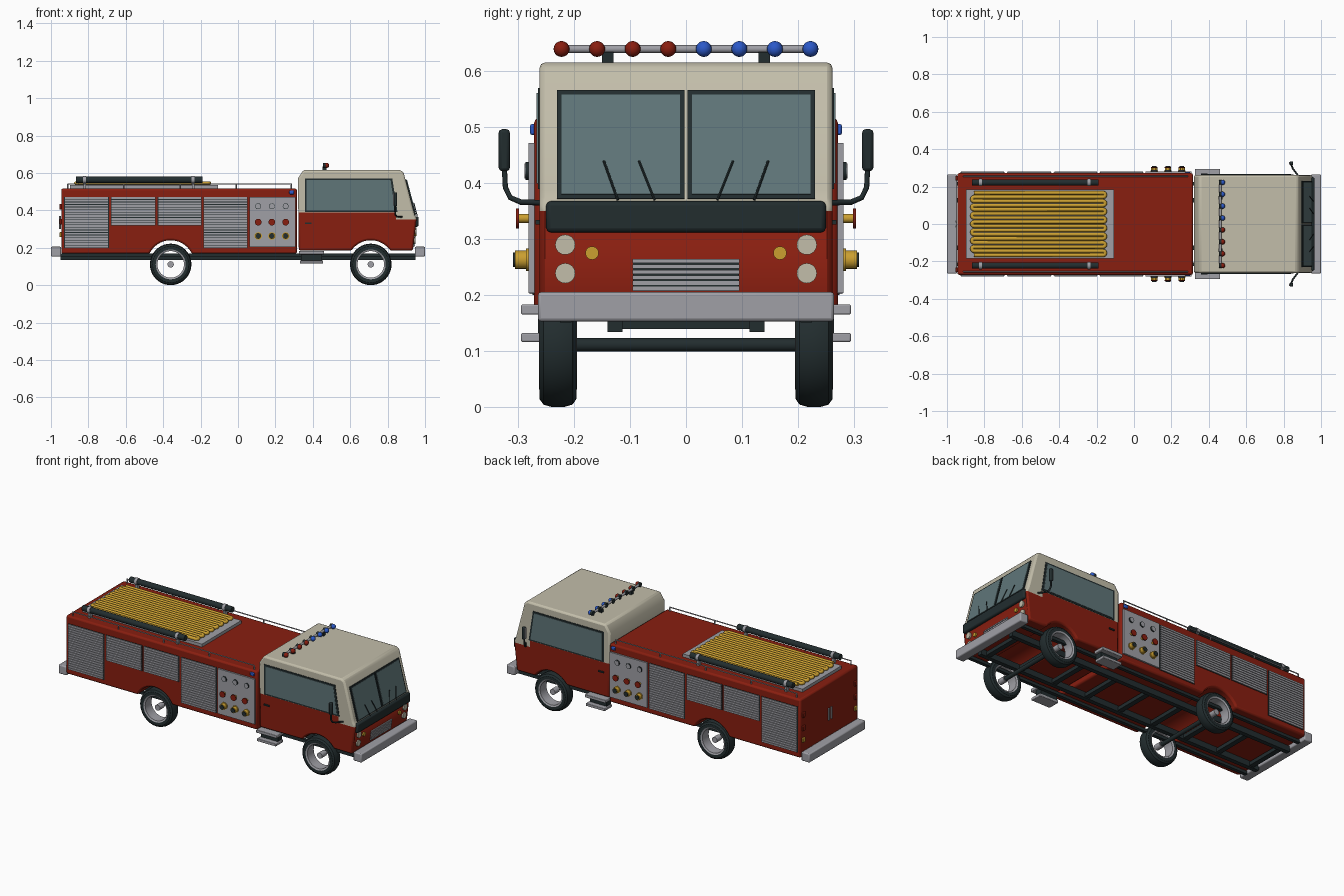
import bpy, bmesh, math
from mathutils import Vector, Matrix

cube = bpy.data.objects.get("Cube")
if cube:
    bpy.data.objects.remove(cube)


def material(name, rgb):
    m = bpy.data.materials.new(name)
    m.use_nodes = True
    m.diffuse_color = (*rgb, 1)
    m.node_tree.nodes["Principled BSDF"].inputs["Base Color"].default_value = (*rgb, 1)
    return m


RED = material("red paint", (.25, .013, .005))
CREAM = material("cream paint", (.54, .51, .4))
GREY = material("grey metal", (.35, .35, .38))
BLACK = material("dark rubber", (.016, .026, .028))
GLASS = material("tinted glass", (.115, .18, .19))
YELLOW = material("yellow", (.6, .35, .03))
BLUE = material("blue lamp", (.025, .1, .58))


def finish(name, bm, *mats, bevel=0):
    bmesh.ops.recalc_face_normals(bm, faces=bm.faces)
    me = bpy.data.meshes.new(name)
    bm.to_mesh(me)
    bm.free()
    for m in mats:
        me.materials.append(m)
    ob = bpy.data.objects.new(name, me)
    bpy.context.collection.objects.link(ob)
    if bevel:
        mod = ob.modifiers.new("bevel", "BEVEL")
        mod.width, mod.segments, mod.limit_method = bevel, 2, "ANGLE"
        mod.angle_limit = math.radians(40)
    return ob


def boxes(name, mat, items, bevel=0, tilt=0):
    """Boxes given as (centre, size), each tilted about its own y axis."""
    bm = bmesh.new()
    for c, s in items:
        mtx = Matrix.Translation(c) @ Matrix.Rotation(tilt, 4, "Y") @ Matrix.Diagonal((*s, 1))
        bmesh.ops.create_cube(bm, size=1, matrix=mtx)
    return finish(name, bm, mat, bevel=bevel)


def rods(name, mat, items, sides=16):
    """Cylinders given as (start, end, radius)."""
    bm = bmesh.new()
    for a, b, r in items:
        a, b = Vector(a), Vector(b)
        rot = (b - a).to_track_quat("Z", "Y").to_matrix().to_4x4()
        bmesh.ops.create_cone(bm, cap_ends=True, segments=sides, radius1=r, radius2=r,
                              depth=(b - a).length, matrix=Matrix.Translation((a + b) / 2) @ rot)
    return finish(name, bm, mat)


def prism(profile, y0, y1):
    """Side profile in x and z, extruded across y."""
    bm = bmesh.new()
    f = bm.faces.new([bm.verts.new((x, y0, z)) for x, z in profile])
    ext = bmesh.ops.extrude_face_region(bm, geom=[f])["geom"]
    bmesh.ops.translate(bm, vec=(0, y1 - y0, 0), verts=[v for v in ext if isinstance(v, bmesh.types.BMVert)])
    return bm


def lathe(name, mat, profile, centre, seg=40):
    """Closed (radius, y) profile turned about the y axis."""
    bm = bmesh.new()
    rings = []
    for i in range(seg):
        t = math.tau * i / seg
        rings.append([bm.verts.new(Vector(centre) + Vector((r * math.cos(t), y, r * math.sin(t))))
                      for r, y in profile])
    n = len(profile)
    for i in range(seg):
        a, b = rings[i], rings[(i + 1) % seg]
        for j in range(n):
            k = (j + 1) % n
            bm.faces.new((a[j], a[k], b[k], b[j]))
    return finish(name, bm, mat)


def pipe(name, mat, paths, r):
    cu = bpy.data.curves.new(name, "CURVE")
    cu.dimensions, cu.bevel_depth, cu.bevel_resolution, cu.use_fill_caps = "3D", r, 2, True
    for pts in paths:
        sp = cu.splines.new("POLY")
        sp.points.add(len(pts) - 1)
        for p, co in zip(sp.points, pts):
            p.co = (*co, 1)
    cu.materials.append(mat)
    ob = bpy.data.objects.new(name, cu)
    bpy.context.collection.objects.link(ob)
    return ob


def arch(cx, zb, r=.125, cz=.115, n=20):
    """Wheel arch points from rear to front along a bottom edge at height zb."""
    a0 = math.asin((zb - cz) / r)
    return [(cx - r * math.cos(a), cz + r * math.sin(a))
            for a in (a0 + (math.pi - 2 * a0) * i / n for i in range(n + 1))]


SIDES = ((-1, "right"), (1, "left"))
AXLES = ((.71, "front"), (-.36, "rear"))

# Rear body
body = [(-.945, .168)] + arch(-.36, .168) + [(.315, .168), (.315, .517), (-.945, .517)]
finish("rear_body", prism(body, -.272, .272), RED, bevel=.01)

# Cab, red below and cream above
cab = [(.325, .185)] + arch(.71, .185) + [(.935, .185), (.955, .36), (.945, .375), (.886, .6),
                                         (.87, .616), (.35, .616), (.32, .57)]
bm = prism(cab, -.262, .262)
for co, no in (((0, 0, .388), (0, 0, 1)), ((0, 0, .35), (0, 0, 1)), ((.845, 0, 0), (1, 0, 0))):
    bmesh.ops.bisect_plane(bm, geom=bm.verts[:] + bm.edges[:] + bm.faces[:], plane_co=co, plane_no=no)
for f in bm.faces:
    c = f.calc_center_median()
    f.material_index = int(c.z > .388 or (c.x > .845 and c.z > .35))
finish("cab", bm, RED, CREAM, bevel=.014)

# Windscreen with frames and wipers
LEAN = -math.atan2(.059, .225)


def screen_x(z):
    return .945 - (z - .375) * .059 / .225


frames, panes, wipers = [], [], []
for s, _ in SIDES:
    frames.append(((screen_x(.468), s * .117, .468), (.012, .228, .2)))
    panes.append(((screen_x(.468) + .002, s * .117, .468), (.012, .212, .184)))
    for y0, y1 in ((.122, .147), (.056, .084)):
        wipers.append(((screen_x(.37) + .012, s * y0, .37), (screen_x(.44) + .012, s * y1, .44), .0025))
boxes("windscreen_frames", BLACK, frames, tilt=LEAN)
boxes("windscreen_panes", GLASS, panes, tilt=LEAN)
rods("wipers", BLACK, wipers, 6)

# Front face: dark band, lamps, grille, bumpers
boxes("dash_band", BLACK, [((.952, 0, .34), (.026, .5, .056))], bevel=.008)


def nose_x(z):
    return .935 + (z - .185) * .114


def nose_lamps(name, mat, spots, r):
    rods(name, mat, [((nose_x(z) - .01, s * y, z), (nose_x(z) + .008, s * y, z), r)
                     for y, z in spots for s, _ in SIDES], 24)


nose_lamps("headlights", CREAM, ((.216, .29), (.216, .239)), .018)
nose_lamps("indicators", YELLOW, ((.168, .275),), .012)
boxes("grille_back", BLACK, [((nose_x(.235), 0, .235), (.006, .19, .056))])
boxes("grille_slats", GREY, [((nose_x(z) + .003, 0, z), (.008, .192, .007))
                             for z in (.212 + .0098 * i for i in range(6))])
boxes("bumpers", GREY, [((.973, 0, .179), (.054, .53, .053)), ((-.973, 0, .179), (.054, .53, .053))], bevel=.006)

# Wheels and axles
for x, end in AXLES:
    for s, side in SIDES:
        c = (x, s * .229, .111)
        lathe(f"{end}_{side}_tyre", BLACK, [(.078, -.033), (.097, -.033), (.107, -.026), (.111, -.012),
              (.111, .012), (.107, .026), (.097, .033), (.078, .033)], c)
        lathe(f"{end}_{side}_rim", GREY, [(.071, -.03), (.08, -.034), (.08, .034), (.071, .03)], c)
        rods(f"{end}_{side}_hub", GREY, [((x, s * .2, .111), (x, s * .245, .111), .017)])
    rods(f"{end}_axle", BLACK, [((x, -.24, .111), (x, .24, .111), .012)])

# Ladder chassis
boxes("chassis_rails", BLACK, [((0, s * .127, .151), (1.9, .026, .034)) for s, _ in SIDES])
boxes("chassis_crossmembers", BLACK, [((-.9 + .225 * i, 0, .15), (.03, .25, .022)) for i in range(9)])
boxes("chassis_sills", BLACK, [((0, s * .215, .16), (1.9, .02, .018)) for s, _ in SIDES])

# Roof equipment: tray, folded hose, suction tubes
boxes("hose_tray", GREY, [((-.503, 0, .525), (.79, .37, .02))])
path, runs, pitch = [], 16, .0222
for i in range(runs):
    y = (i - (runs - 1) / 2) * pitch
    d = 1 if i % 2 == 0 else -1
    mid, half = -.51, .345
    path.append((mid - d * half, y, .545))
    path += [(mid + d * (half + pitch / 2 * math.sin(a)), y + pitch / 2 * (1 - math.cos(a)), .545)
             for a in (math.pi * k / 6 for k in range(6 if i < runs - 1 else 1))]
pipe("folded_hose", YELLOW, [path], .0105)
rods("suction_tubes", BLACK, [((-.865, s * .222, .563), (-.19, s * .222, .563), .017) for s, _ in SIDES])
rods("tube_clamps", GREY, [((x - .008, s * .222, .563), (x + .008, s * .222, .563), .02)
                           for x in (-.82, -.24) for s, _ in SIDES])
boxes("clamp_feet", GREY, [((x, s * .222, .53), (.014, .02, .04)) for x in (-.82, -.24) for s, _ in SIDES])
pipe("roof_rails", GREY, [[(-.91, s * .255, .515), (-.91, s * .255, .54), (.285, s * .255, .54),
                           (.285, s * .255, .515)] for s, _ in SIDES], .004)
rods("rail_posts", GREY, [((x, s * .255, .51), (x, s * .255, .54), .004)
                          for x in (-.61, -.31, -.01) for s, _ in SIDES], 8)

# Light bar
lamp_y = [(i - 3.5) * .0636 for i in range(8)]
rods("light_bar", GREY, [((.462, -.222, .64), (.462, .222, .64), .007)])
boxes("light_bar_posts", BLACK, [((.462, s * .14, .622), (.02, .02, .026)) for s, _ in SIDES])
rods("lamp_housings", BLACK, [((.455, y, .64), (.472, y, .64), .0135) for y in lamp_y])
for name, mat, ys in (("red_lamps", RED, lamp_y[:4]), ("blue_lamps", BLUE, lamp_y[4:])):
    bm = bmesh.new()
    for y in ys:
        bmesh.ops.create_uvsphere(bm, u_segments=16, v_segments=10, radius=.0142,
                                  matrix=Matrix.Translation((.473, y, .64)))
    finish(name, bm, mat)

# Everything that repeats on both flanks
SHUTTERS = ((-.93, -.69, .2), (-.68, -.44, .32), (-.43, -.195, .32), (-.185, .052, .2))
TOP = .472
for s, side in SIDES:
    # Roller shutters
    backs, slats = [], []
    for x0, x1, z0 in SHUTTERS:
        cx, w, h = (x0 + x1) / 2, x1 - x0, TOP - z0
        backs.append(((cx, s * .272, (z0 + TOP) / 2), (w, .005, h)))
        n = round(h / .0136)
        slats += [((cx, s * .275, z0 + (i + .5) * h / n), (w - .008, .009, h / n * .76)) for i in range(n)]
    boxes(f"{side}_shutter_backs", BLACK, backs)
    boxes(f"{side}_shutter_slats", GREY, slats)

    # Pump panel with gauges, valves and outlets
    boxes(f"{side}_pump_panel", GREY, [((.184, s * .274, .338), (.245, .016, .268))])
    cols = (.108, .181, .255)

    def knobs(name, mat, z, y0, y1, r):
        rods(f"{side}_{name}", mat, [((x, s * y0, z), (x, s * y1, z), r) for x in cols])

    knobs("gauge_rims", BLACK, .422, .28, .287, .016)
    knobs("gauge_faces", GREY, .422, .28, .289, .0135)
    knobs("valve_stems", YELLOW, .337, .28, .3, .008)
    knobs("valve_wheels", RED, .337, .299, .304, .018)
    knobs("outlet_pipes", YELLOW, .263, .28, .306, .0165)
    knobs("outlet_collars", YELLOW, .263, .28, .286, .02)
    knobs("outlet_caps", BLACK, .263, .305, .309, .013)
    boxes(f"{side}_blue_marker", BLUE, [((.287, s * .272, .496), (.026, .014, .02))], bevel=.004)

    # Cab side window and door handle
    win = [(.357, .39), (.853, .39), (.825, .57), (.357, .57)]
    pane = [(.367, .399), (.84, .399), (.816, .561), (.367, .561)]
    finish(f"{side}_window_frame", prism(win, s * .259, s * .265), BLACK)
    finish(f"{side}_window_pane", prism(pane, s * .259, s * .267), GLASS)
    boxes(f"{side}_door_handle", BLACK, [((.375, s * .265, .33), (.035, .008, .008))])

    # Mirror on a bent arm
    pipe(f"{side}_mirror_arm", BLACK, [[(.88, s * .255, .365), (.85, s * .295, .366), (.842, s * .314, .374),
                                       (.84, s * .323, .392), (.84, s * .325, .43)]], .005)
    boxes(f"{side}_mirror", BLACK, [((.842, s * .325, .459), (.018, .02, .075))], bevel=.006)
    boxes(f"{side}_mirror_face", GREY, [((.832, s * .325, .459), (.004, .014, .065))])

    # Cab steps
    boxes(f"{side}_steps", GREY, [((.393, s * .26, .174), (.136, .07, .018)),
                                  ((.393, s * .26, .124), (.125, .07, .016))], bevel=.003)
    boxes(f"{side}_step_bracket", BLACK, [((.393, s * .245, .148), (.11, .04, .04))])

    # Rear lamps
    boxes(f"{side}_rear_red_lamps", RED, [((-.948, s * .245, z), (.012, .024, .03)) for z in (.42, .34)], bevel=.003)
    boxes(f"{side}_rear_amber_lamp", YELLOW, [((-.948, s * .245, .27), (.012, .022, .026))], bevel=.003)

# Rear door handles
rods("rear_door_handles", GREY, [((-.952, s * .013, .3), (-.952, s * .013, .37), .005) for s, _ in SIDES], 8)

# Smooth shading with sharp edges kept
bpy.ops.object.select_all(action="DESELECT")
for ob in bpy.context.collection.objects:
    if ob.type == "MESH":
        ob.select_set(True)
        bpy.context.view_layer.objects.active = ob
bpy.ops.object.shade_smooth_by_angle(angle=math.radians(35))
